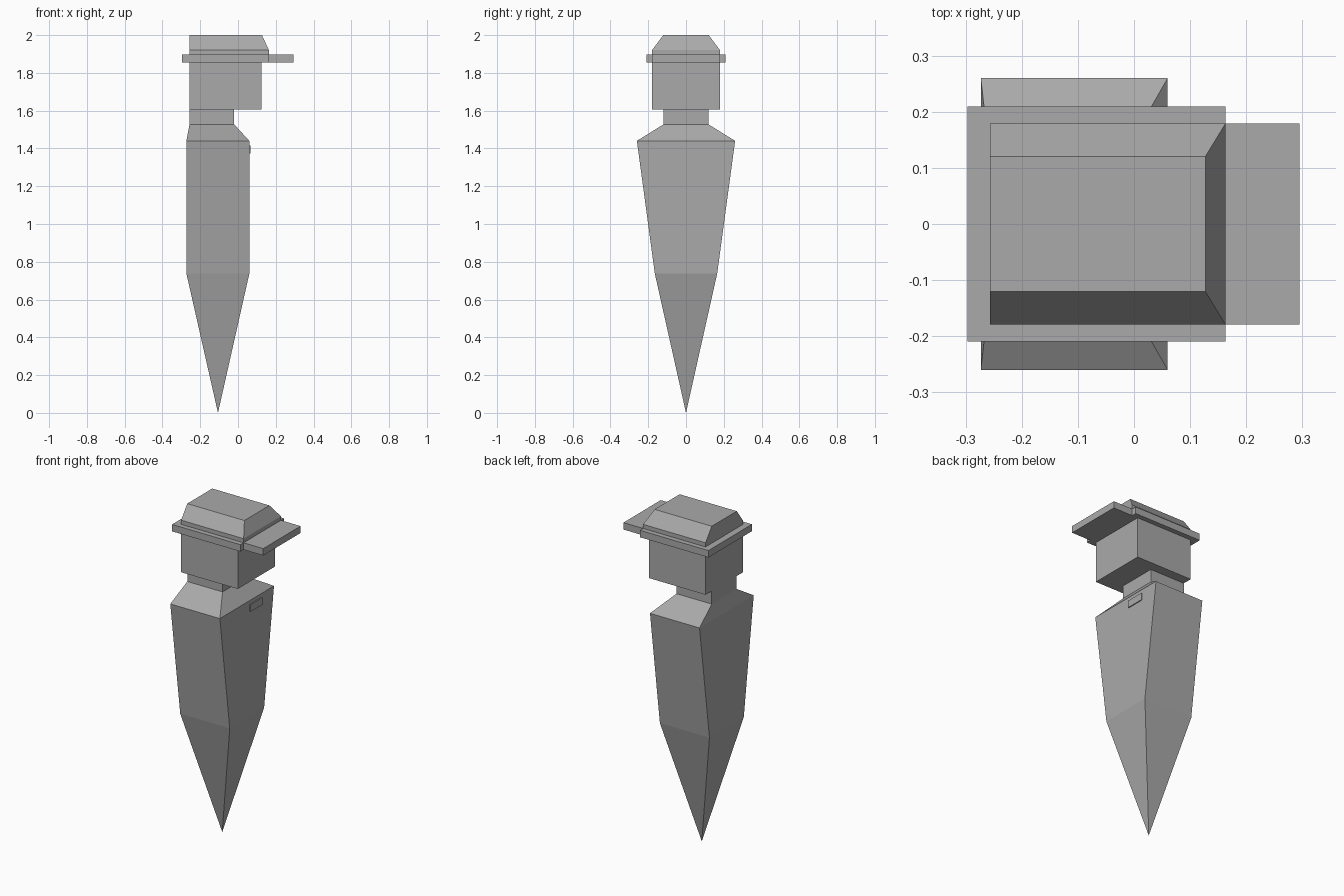
import bpy
import bmesh

cube = bpy.data.objects.get("Cube")
if cube:
    bpy.data.objects.remove(cube, do_unlink=True)

grey = bpy.data.materials.new("plain_grey")
grey.use_nodes = True
colour = (0.4, 0.4, 0.4, 1)
grey.diffuse_color = colour
grey.node_tree.nodes["Principled BSDF"].inputs["Base Color"].default_value = colour


def loft(name, sections, tip=None):
    """Stack rectangles (z, x_min, x_max, y_half), optionally ending in a point below."""
    bm = bmesh.new()
    rings = []
    for z, x0, x1, y in sections:
        corners = ((x0, -y), (x1, -y), (x1, y), (x0, y))
        rings.append([bm.verts.new((cx, cy, z)) for cx, cy in corners])
    for low, high in zip(rings, rings[1:]):
        for i in range(4):
            j = (i + 1) % 4
            bm.faces.new((low[i], low[j], high[j], high[i]))
    bm.faces.new(rings[-1])
    if tip:
        point = bm.verts.new(tip)
        for i in range(4):
            bm.faces.new((point, rings[0][(i + 1) % 4], rings[0][i]))
    else:
        bm.faces.new(rings[0][::-1])
    bmesh.ops.recalc_face_normals(bm, faces=bm.faces)
    mesh = bpy.data.meshes.new(name)
    bm.to_mesh(mesh)
    bm.free()
    mesh.materials.append(grey)
    obj = bpy.data.objects.new(name, mesh)
    bpy.context.collection.objects.link(obj)
    return obj


def box(name, x0, x1, y, z0, z1):
    return loft(name, [(z0, x0, x1, y), (z1, x0, x1, y)])


# Tapered body with sloping shoulders and pointed base
loft("body", [(0.737, -0.273, 0.06, 0.165),
              (1.44, -0.273, 0.06, 0.26),
              (1.527, -0.257, -0.02, 0.12)], tip=(-0.106, 0, 0))

# Neck and head
box("neck", -0.257, -0.02, 0.12, 1.527, 1.606)
box("head", -0.257, 0.124, 0.179, 1.606, 1.855)

# Cap: band, visor and bevelled crown
box("cap_band", -0.297, 0.163, 0.209, 1.855, 1.897)
box("cap_visor", 0.163, 0.295, 0.179, 1.855, 1.897)
loft("cap_crown", [(1.897, -0.257, 0.163, 0.179),
                   (1.922, -0.257, 0.163, 0.179),
                   (2.0, -0.257, 0.127, 0.12)])

# Chest badge
badge = box("chest_badge", 0.058, 0.066, 0.057, 1.373, 1.416)
badge.location.y = 0.084
